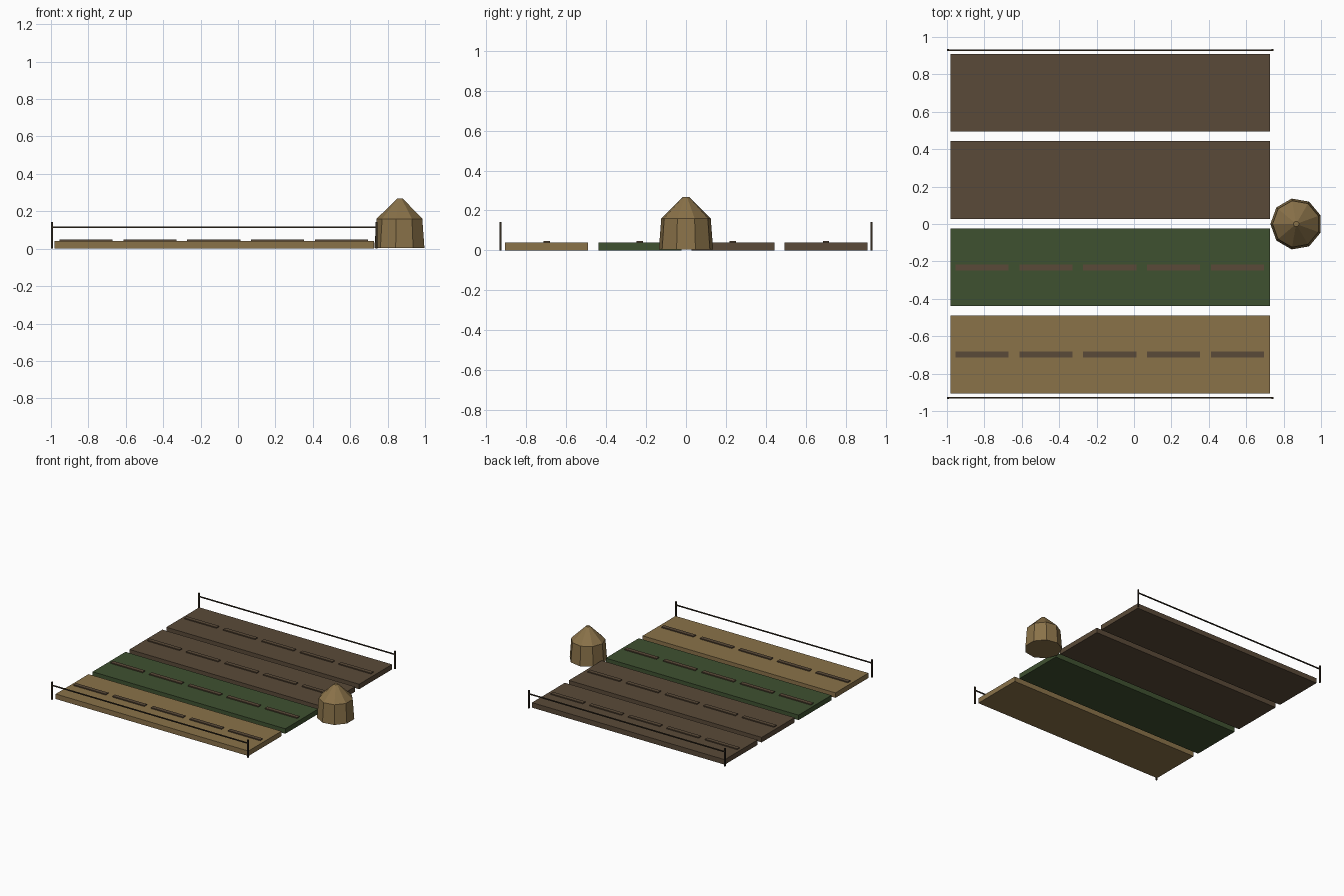
import bpy, bmesh, math

if "Cube" in bpy.data.objects:
    bpy.data.objects.remove(bpy.data.objects["Cube"])


def material(name, hex_rgb):
    lin = []
    for i in (0, 2, 4):
        c = int(hex_rgb[i:i + 2], 16) / 255
        lin.append(c / 12.92 if c <= 0.04045 else ((c + 0.055) / 1.055) ** 2.4)
    m = bpy.data.materials.new(name)
    m.diffuse_color = (*lin, 1)
    m.use_nodes = True
    m.node_tree.nodes["Principled BSDF"].inputs["Base Color"].default_value = m.diffuse_color
    return m


SOIL = material("soil brown", "5A4A38")
GREEN = material("crop green", "3F5130")
STRAW = material("straw tan", "8A7249")
WOOD = material("dark wood", "352C20")


def finish(name, bm, mat):
    bmesh.ops.recalc_face_normals(bm, faces=bm.faces)
    me = bpy.data.meshes.new(name)
    bm.to_mesh(me)
    bm.free()
    me.materials.append(mat)
    ob = bpy.data.objects.new(name, me)
    bpy.context.collection.objects.link(ob)
    return ob


def box(name, x, y, z, mat):
    """Box from (min, max) ranges on each axis."""
    bm = bmesh.new()
    bmesh.ops.create_cube(bm, size=1)
    for v in bm.verts:
        v.co = [sum(r) / 2 + c * (r[1] - r[0]) for r, c in zip((x, y, z), v.co)]
    return finish(name, bm, mat)


# Four field strips, each with a row of five furrow ridges
for i, mat in enumerate((STRAW, GREEN, SOIL, SOIL)):
    y = -0.698 + i * 0.4665
    box(f"field_bed_{i + 1}", (-0.98, 0.727), (y - 0.208, y + 0.208), (0, 0.04), mat)
    for j in range(5):
        x = -0.955 + j * 0.3417
        box(f"furrow_{i + 1}_{j + 1}", (x, x + 0.284), (y - 0.016, y + 0.016),
            (0.035, 0.048), SOIL)

# Fences along the two long edges
for side, y in (("front", -0.93), ("back", 0.93)):
    for end, x in (("left", -0.995), ("right", 0.74)):
        box(f"{side}_{end}_post", (x - 0.005, x + 0.005), (y - 0.005, y + 0.005),
            (0, 0.143), WOOD)
    box(f"{side}_rail", (-0.995, 0.74), (y - 0.004, y + 0.004), (0.111, 0.119), WOOD)

# Haystack: nine-sided tapered drum with a conical cap
N = 9
bm = bmesh.new()
rings = []
for r, z in ((0.138, 0.004), (0.126, 0.16), (0.015, 0.268)):
    rings.append([bm.verts.new((0.867 + r * math.cos(math.pi + k * math.tau / N),
                                r * math.sin(math.pi + k * math.tau / N), z))
                  for k in range(N)])
for a, b in zip(rings, rings[1:]):
    for k in range(N):
        bm.faces.new((a[k], a[(k + 1) % N], b[(k + 1) % N], b[k]))
bm.faces.new(rings[0])
bm.faces.new(rings[-1])
finish("haystack", bm, STRAW)
